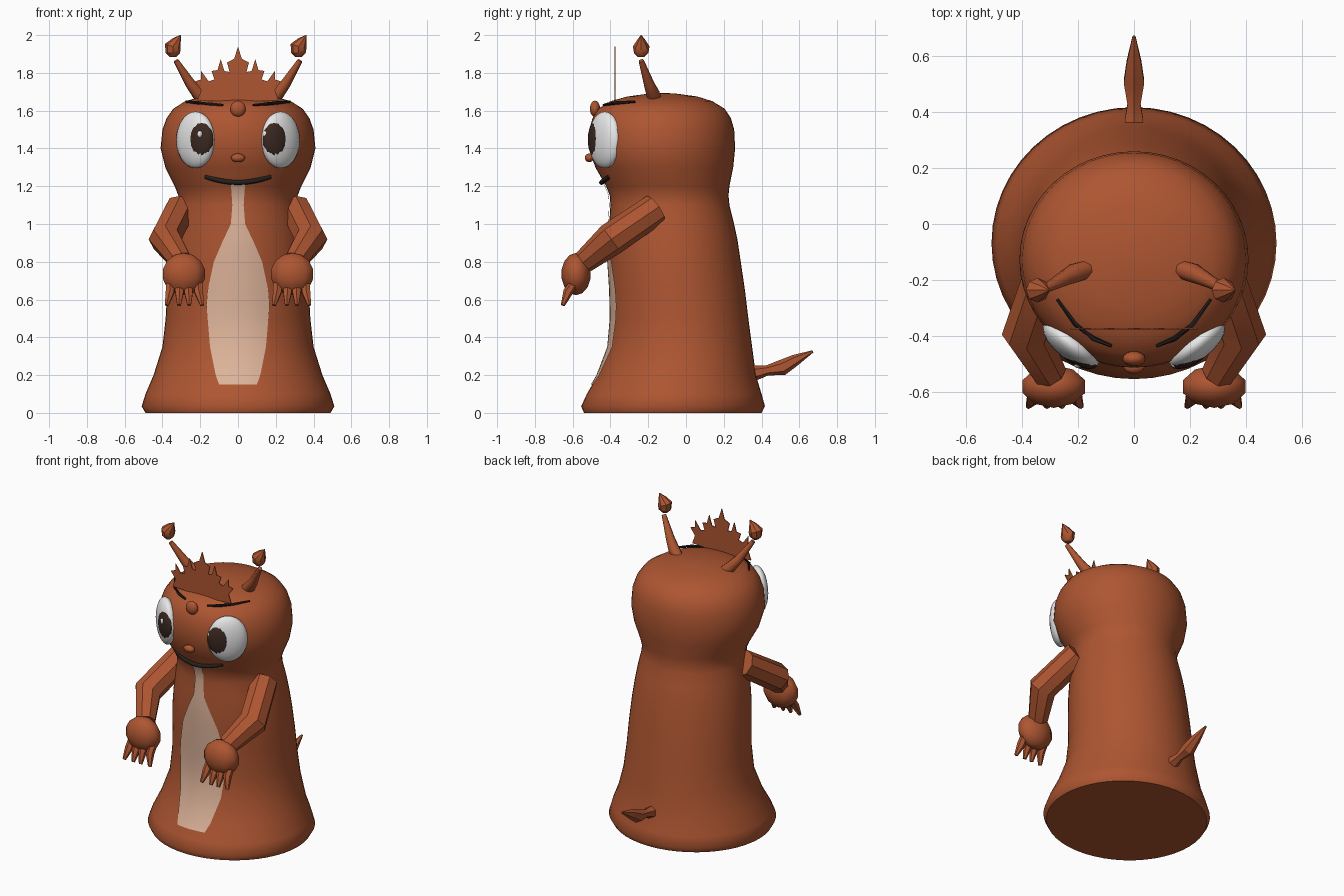
import bpy, bmesh, math
from mathutils import Vector, Matrix

if "Cube" in bpy.data.objects:
    bpy.data.objects.remove(bpy.data.objects["Cube"])


def material(name, col):
    m = bpy.data.materials.new(name)
    m.diffuse_color = (*col, 1)
    m.use_nodes = True
    m.node_tree.nodes["Principled BSDF"].inputs["Base Color"].default_value = m.diffuse_color
    return m


BROWN = material("rust brown", (0.42, 0.092, 0.031))
CREAM = material("cream", (0.72, 0.45, 0.32))
WHITE = material("white", (0.85, 0.85, 0.85))
DARK = material("dark brown", (0.042, 0.021, 0.014))
BLACK = material("soft black", (0.018, 0.014, 0.013))


def finish(bm, name, mat, angle=50):
    bmesh.ops.recalc_face_normals(bm, faces=bm.faces)
    me = bpy.data.meshes.new(name)
    bm.to_mesh(me)
    bm.free()
    ob = bpy.data.objects.new(name, me)
    bpy.context.collection.objects.link(ob)
    me.materials.append(mat)
    bpy.ops.object.select_all(action='DESELECT')
    ob.select_set(True)
    bpy.context.view_layer.objects.active = ob
    if angle:
        bpy.ops.object.shade_smooth_by_angle(angle=math.radians(angle))
    return ob


def loft(bm, rings, cap=True):
    """Skin a list of closed rings of points."""
    vs = [[bm.verts.new(p) for p in r] for r in rings]
    n = len(vs[0])
    for a, b in zip(vs, vs[1:]):
        for i in range(n):
            bm.faces.new((a[i], a[(i + 1) % n], b[(i + 1) % n], b[i]))
    if cap:
        bm.faces.new(vs[0])
        bm.faces.new(vs[-1])


def tube(bm, pts, radii, n=8):
    """Round tube of varying radius along a path."""
    pts = [Vector(p) for p in pts]
    rings = []
    for i, p in enumerate(pts):
        d = (pts[min(i + 1, len(pts) - 1)] - pts[max(i - 1, 0)]).normalized()
        ref = Vector((1, 0, 0)) if abs(d.x) < 0.8 else Vector((0, 0, 1))
        u = d.cross(ref).normalized()
        v = d.cross(u)
        rings.append([p + radii[i] * (math.cos(t) * u + math.sin(t) * v)
                      for t in [2 * math.pi * k / n for k in range(n)]])
    loft(bm, rings)


def ball(bm, c, r, yaw=0, u=16, v=10):
    m = Matrix.Translation(c) @ Matrix.Rotation(yaw, 4, 'Z') @ Matrix.Diagonal((*r, 1))
    bmesh.ops.create_uvsphere(bm, u_segments=u, v_segments=v, radius=1, matrix=m)


def interp(table, z):
    for a, b in zip(table, table[1:]):
        if z <= b[0]:
            t = max(0, (z - a[0]) / (b[0] - a[0]))
            return [p + (q - p) * t for p, q in zip(a, b)][1:]
    return list(table[-1][1:])


# body and head: height, half width, front y, back y
BODY = [(0, .49, -.54, .40), (.035, .51, -.555, .418), (.1, .49, -.525, .40), (.2, .447, -.467, .37),
        (.35, .40, -.41, .35), (.5, .383, -.397, .33), (.65, .375, -.40, .312), (.8, .365, -.41, .29),
        (.92, .35, -.41, .272), (1.02, .335, -.405, .25), (1.1, .318, -.40, .23), (1.15, .316, -.403, .225),
        (1.2, .335, -.423, .23), (1.3, .385, -.48, .25), (1.4, .41, -.515, .26), (1.5, .4, -.512, .255),
        (1.56, .378, -.495, .238), (1.61, .343, -.465, .205), (1.65, .28, -.40, .14),
        (1.675, .19, -.31, .06), (1.69, .08, -.2, -.05), (1.694, .01, -.135, -.115)]
bm = bmesh.new()
N = 48
loft(bm, [[(w * math.sin(2 * math.pi * k / N),
            (f + b) / 2 + (b - f) / 2 * math.cos(2 * math.pi * k / N), z) for k in range(N)]
          for z, w, f, b in BODY])
finish(bm, "body", BROWN)


def front_y(x, z, out=0.0):
    w, f, b = interp(BODY, z)
    return (f + b) / 2 - (b - f) / 2 * math.sqrt(max(0, 1 - (x / w) ** 2)) - out


# belly patch laid on the front of the body
BELLY = [(.15, .10), (.2, .118), (.35, .148), (.57, .167), (.65, .16), (.8, .128), (.9, .085),
         (1.0, .038), (1.1, .03), (1.22, .038)]
bm = bmesh.new()
levels = sorted({r[0] for r in BODY if .15 < r[0] < 1.22} | {r[0] for r in BELLY})
rows = []
for z in levels:
    w = interp(BELLY, z)[0]
    rows.append([bm.verts.new((w * s / 4, front_y(w * s / 4, z, .007), z)) for s in range(-4, 5)])
for a, b in zip(rows, rows[1:]):
    for i in range(8):
        bm.faces.new((a[i], a[i + 1], b[i + 1], b[i]))
finish(bm, "belly", CREAM)

# eyes with pupils and glints
for side, s in (("left", -1), ("right", 1)):
    bm = bmesh.new()
    ball(bm, (s * .225, -.43, 1.445), (.122, .055, .15), s * math.radians(38), 20, 14)
    finish(bm, side + "_eye", WHITE)
    bm = bmesh.new()
    ball(bm, (s * .2, -.472, 1.447), (.078, .036, .105), s * math.radians(27))
    finish(bm, side + "_pupil", DARK)
    bm = bmesh.new()
    ball(bm, (-.2 if s < 0 else .147, -.502, 1.475), (.016, .014, .02), 0, 10, 6)
    finish(bm, side + "_glint", WHITE)

# nose and forehead bump
bm = bmesh.new()
ball(bm, (0, -.512, 1.35), (.037, .024, .023))
finish(bm, "nose", BROWN)
bm = bmesh.new()
ball(bm, (0, -.482, 1.61), (.041, .027, .043))
finish(bm, "forehead_bump", BROWN)

# mouth and brows
bm = bmesh.new()
xs = [-.172 + .344 * i / 10 for i in range(11)]
tube(bm, [(x, front_y(x, 1.235) - .004, 1.22 + .032 * (x / .172) ** 2) for x in xs], [.013] * 11, 8)
finish(bm, "mouth", BLACK)
for side, s in (("left", -1), ("right", 1)):
    bm = bmesh.new()
    tube(bm, [(s * .08, -.437, 1.63), (s * .145, -.41, 1.635), (s * .21, -.36, 1.642),
              (s * .275, -.27, 1.648)], [.006, .009, .009, .006], 6)
    finish(bm, side + "_brow", BLACK)

# horns with a floating bud above each
for side, s in (("left", -1), ("right", 1)):
    bm = bmesh.new()
    tube(bm, [(s * .165, -.16, 1.65), (s * .21, -.175, 1.69), (s * .25, -.195, 1.74),
              (s * .328, -.237, 1.865)], [.033, .036, .028, .014], 8)
    finish(bm, side + "_horn", BROWN)
    bm = bmesh.new()
    x = -.345 if s < 0 else .32
    tube(bm, [(x, -.237, 1.885), (x, -.237, 1.905), (x, -.237, 1.94), (x + .02, -.237, 1.968),
              (x + .042, -.237, 2.0)], [.018, .038, .044, .026, .002], 8)
    finish(bm, side + "_horn_bud", BROWN, 35)

# thin leafy crown plate
half = [(0, 1.94), (.02, 1.875), (.058, 1.855), (.045, 1.805), (.072, 1.81), (.092, 1.873),
        (.108, 1.815), (.14, 1.81), (.125, 1.765), (.155, 1.755), (.195, 1.81), (.195, 1.765),
        (.228, 1.755), (.195, 1.71), (.215, 1.655)]
outline = half + [(.11, 1.65), (-.11, 1.65)] + [(-x, z) for x, z in half[:0:-1]]
bm = bmesh.new()
face = bm.faces.new([bm.verts.new((x, -.378, z)) for x, z in outline])
ext = bmesh.ops.extrude_face_region(bm, geom=[face])
bmesh.ops.translate(bm, vec=(0, .006, 0), verts=[g for g in ext["geom"] if isinstance(g, bmesh.types.BMVert)])
finish(bm, "crown", BROWN, 0)

# arms, hands and fingers
for side, s in (("left", -1), ("right", 1)):
    bm = bmesh.new()
    tube(bm, [(s * .305, -.16, 1.08), (s * .385, -.395, .92), (s * .30, -.54, .80)],
         [.083, .088, .062], 8)
    finish(bm, side + "_arm", BROWN, 35)
    bm = bmesh.new()
    ball(bm, (s * .287, -.582, .735), (.12, .078, .112), 0, 10, 7)
    finish(bm, side + "_hand", BROWN)
    bm = bmesh.new()
    for x0, x1 in ((.36, .378), (.31, .312), (.262, .258), (.208, .19)):
        tube(bm, [(s * x0, -.59, .69), (s * x0, -.625, .64), (s * x1, -.652, .57)], [.024, .026, .011], 6)
    finish(bm, side + "_fingers", BROWN)

# tail
bm = bmesh.new()
tube(bm, [(0, .35, .21), (0, .385, .215), (0, .43, .225), (0, .51, .24), (0, .58, .28), (0, .672, .326)],
     [.04, .036, .027, .042, .03, .006], 6)
finish(bm, "tail", BROWN, 30)
